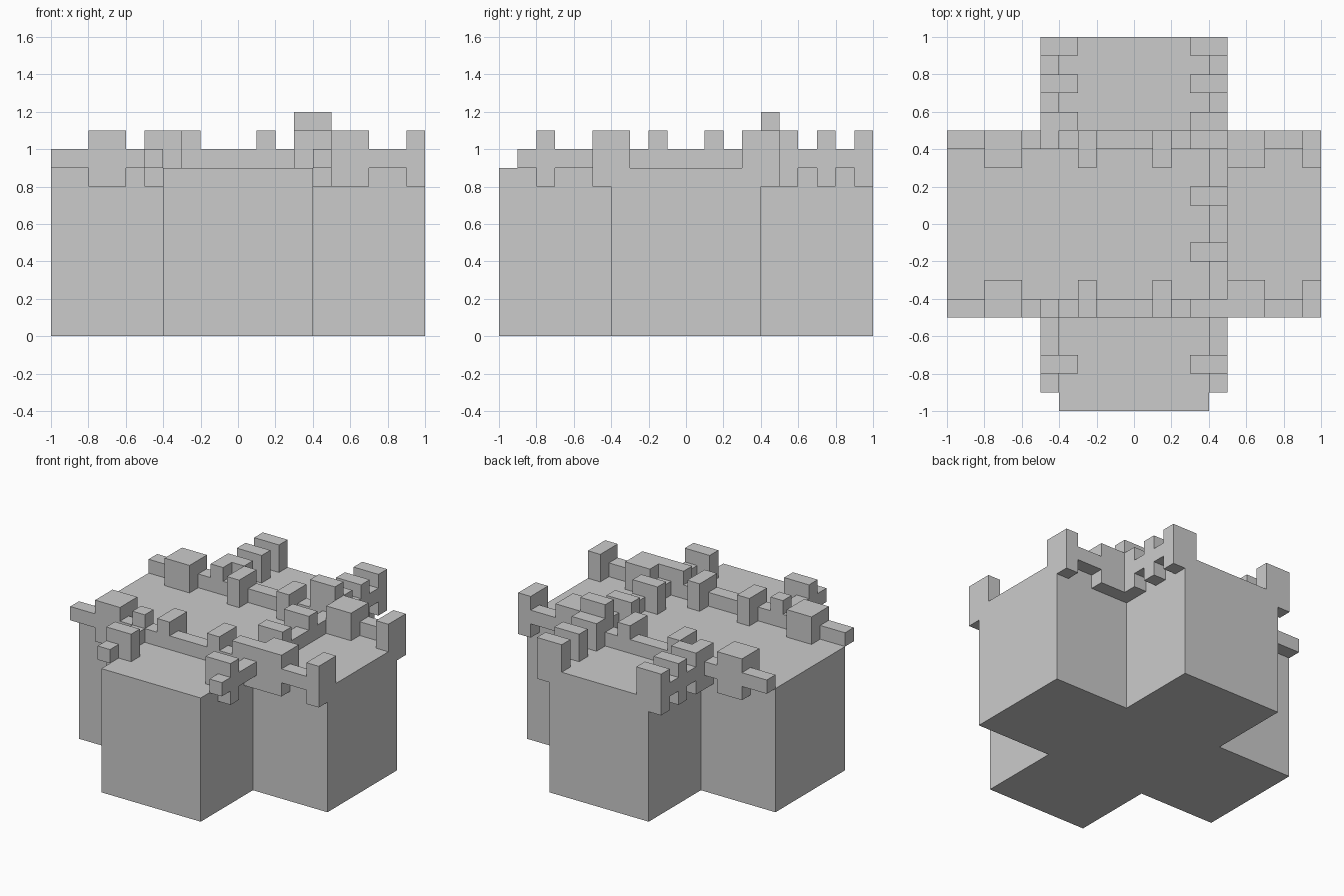
import bpy, bmesh

if "Cube" in bpy.data.objects:
    bpy.data.objects.remove(bpy.data.objects["Cube"])


def finish(bm, name):
    bmesh.ops.recalc_face_normals(bm, faces=bm.faces[:])
    me = bpy.data.meshes.new(name)
    bm.to_mesh(me)
    bm.free()
    ob = bpy.data.objects.new(name, me)
    bpy.context.collection.objects.link(ob)
    return ob


def boxes(name, specs):
    """One object from (x0, x1, y0, y1, z0, z1) blocks."""
    bm = bmesh.new()
    for x0, x1, y0, y1, z0, z1 in specs:
        x0, x1 = sorted((x0, x1))
        y0, y1 = sorted((y0, y1))
        for v in bmesh.ops.create_cube(bm, size=1)["verts"]:
            v.co = (x0 + (v.co.x + .5) * (x1 - x0),
                    y0 + (v.co.y + .5) * (y1 - y0),
                    z0 + (v.co.z + .5) * (z1 - z0))
    return finish(bm, name)


def edging(name, axis, side, start, end, clumps):
    """A low rail along one edge with taller clumps; side is +1 or -1."""
    def place(a, b, inner, z0, z1):
        along, across = (a, b), (side * inner, side * .5)
        return (*along, *across, z0, z1) if axis == 'x' else (*across, *along, z0, z1)
    specs, pos = [], start
    for a, b in clumps:
        if a - pos > .01:
            specs.append(place(pos, a, .4, .9, 1.0))
        specs.append(place(a, b, .3, .8, 1.1))
        pos = b
    if end - pos > .01:
        specs.append(place(pos, end, .4, .9, 1.0))
    return boxes(name, specs)


# Cross-shaped ground block
a, b = .4, 1.0
outline = [(-a, -b), (a, -b), (a, -a), (b, -a), (b, a), (a, a),
           (a, b), (-a, b), (-a, a), (-b, a), (-b, -a), (-a, -a)]
bm = bmesh.new()
base = bm.faces.new([bm.verts.new((x, y, 0)) for x, y in outline])
top = bmesh.ops.extrude_face_region(bm, geom=[base], use_keep_orig=True)["geom"]
for v in top:
    if isinstance(v, bmesh.types.BMVert):
        v.co.z = .9
finish(bm, "ground_block")

# Edging on both sides of every arm
for s, label in ((-1, "a"), (1, "b")):
    edging("left_arm_edging_" + label, 'x', s, -1, -.5, [(-.8, -.6)])
    edging("right_arm_edging_" + label, 'x', s, .5, 1, [(.5, .7), (.9, 1)])
    edging("front_arm_edging_" + label, 'y', s, -.9, -.5, [(-.8, -.7)])
    edging("back_arm_edging_" + label, 'y', s, .5, 1, [(.5, .6), (.7, .8), (.9, 1)])
    # Edging across the front and back of the centre
    edging("centre_edging_" + label, 'x', s, -.4, .4, [(-.3, -.2), (.1, .2)])

# Edging across the right of the centre
edging("centre_edging_right", 'y', 1, -.4, .4, [(-.2, -.1), (.1, .2)])

# Corner clumps
boxes("corner_clumps", [(-.5, -.4, -.5, -.4, .8, 1.1), (-.5, -.4, .4, .5, .8, 1.1),
                        (.3, .5, -.5, -.4, .8, 1.1), (.3, .5, .4, .5, .8, 1.2)])
